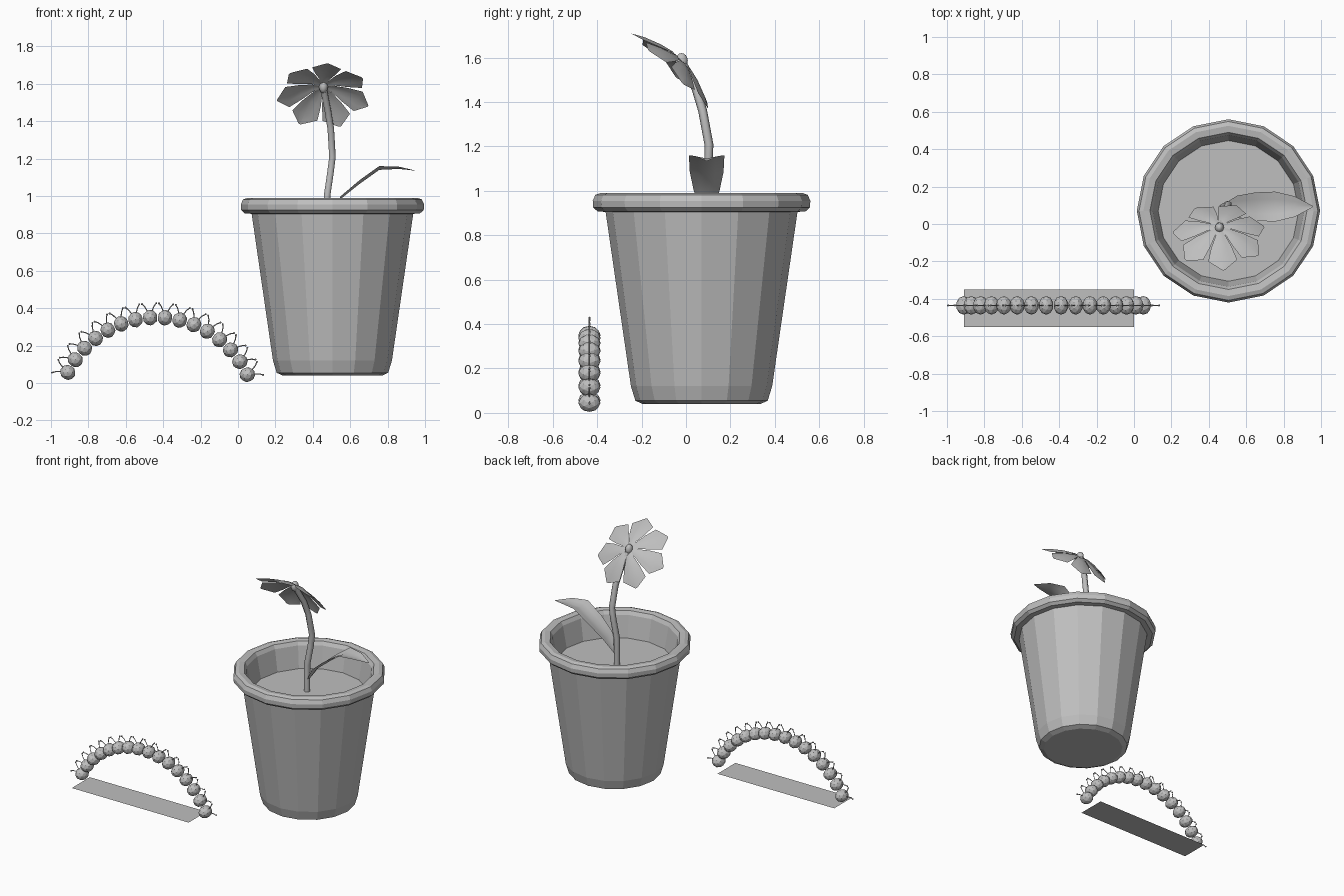
import bpy, bmesh, math
from mathutils import Vector, Matrix

if "Cube" in bpy.data.objects:
    bpy.data.objects.remove(bpy.data.objects["Cube"])

grey = bpy.data.materials.new("plain grey")
grey.diffuse_color = (0.52, 0.52, 0.52, 1)
grey.use_nodes = True
grey.node_tree.nodes["Principled BSDF"].inputs["Base Color"].default_value = grey.diffuse_color


def add_mesh(name, bm, smooth=False):
    me = bpy.data.meshes.new(name)
    bm.to_mesh(me)
    bm.free()
    for p in me.polygons:
        p.use_smooth = smooth
    me.materials.append(grey)
    ob = bpy.data.objects.new(name, me)
    bpy.context.collection.objects.link(ob)
    return ob


def add_tubes(name, paths, radius, res=1):
    cu = bpy.data.curves.new(name, 'CURVE')
    cu.dimensions = '3D'
    cu.bevel_depth = radius
    cu.bevel_resolution = res
    cu.use_fill_caps = True
    for path in paths:
        sp = cu.splines.new('POLY')
        sp.points.add(len(path) - 1)
        for pt, co in zip(sp.points, path):
            pt.co = (*co, 1)
    cu.materials.append(grey)
    ob = bpy.data.objects.new(name, cu)
    bpy.context.collection.objects.link(ob)
    return ob


def add_blade(bm, rows, place):
    """rows: (along, half width, height, edge lift); place maps local to world"""
    grid = [[bm.verts.new(place(a, s * w, h + abs(s) * lift)) for s in (-1, -0.5, 0, 0.5, 1)]
            for a, w, h, lift in rows]
    for r0, r1 in zip(grid, grid[1:]):
        for i in range(4):
            bm.faces.new((r0[i], r1[i], r1[i + 1], r0[i + 1]))


# Pot: 16-sided lathe, outside up over the rim and down to the soil
CX, CY, SIDES = 0.505, 0.07, 16
profile = [(0.265, 0.04), (0.298, 0.055), (0.318, 0.12), (0.432, 0.905), (0.468, 0.907),
           (0.488, 0.925), (0.49, 0.955), (0.478, 0.982), (0.455, 0.99), (0.42, 0.985),
           (0.405, 0.96), (0.374, 0.80)]
bm = bmesh.new()
rings = [[bm.verts.new((CX + r * math.cos(math.tau * i / SIDES),
                        CY + r * math.sin(math.tau * i / SIDES), z)) for i in range(SIDES)]
         for r, z in profile]
for a, b in zip(rings, rings[1:]):
    for i in range(SIDES):
        j = (i + 1) % SIDES
        bm.faces.new((a[i], a[j], b[j], b[i]))
bm.faces.new(rings[0][::-1])
add_mesh("pot", bm)

# Soil
bm = bmesh.new()
bmesh.ops.create_circle(bm, cap_ends=True, segments=SIDES, radius=0.376,
                        matrix=Matrix.Translation((CX, CY, 0.81)))
add_mesh("soil", bm)

# Stem
add_tubes("stem", [[(0.475, 0.09, 0.80), (0.476, 0.09, 1.0), (0.495, 0.102, 1.13),
                    (0.505, 0.103, 1.21), (0.496, 0.075, 1.36), (0.48, 0.045, 1.46),
                    (0.458, -0.015, 1.57)]], 0.02)

# Leaf, folded along its midrib
bm = bmesh.new()
add_blade(bm, [(0.478, 0.012, 0.88, 0.005), (0.55, 0.058, 0.985, 0.015), (0.65, 0.076, 1.065, 0.02),
               (0.755, 0.08, 1.14, 0.02), (0.86, 0.055, 1.145, 0.012), (0.955, 0.004, 1.135, 0)],
          lambda a, w, h: (a, 0.093 + w, h))
add_mesh("leaf", bm, True)

# Flower: seven petals bent back around a tilted axis
centre = Vector((0.457, -0.02, 1.585))
normal = Vector((0, 0.7, 0.72)).normalized()
u = Vector((1, 0, 0))
v = normal.cross(u)
v = v if v.z > 0 else -v
bm = bmesh.new()
for k in range(7):
    ang = math.radians(85) + math.tau * k / 7
    out = u * math.cos(ang) + v * math.sin(ang)
    side = -u * math.sin(ang) + v * math.cos(ang)
    add_blade(bm, [(0.01, 0.01, 0, 0), (0.06, 0.027, 0.002, -0.005), (0.12, 0.054, -0.012, -0.012),
                   (0.195, 0.078, -0.04, -0.012), (0.25, 0.006, -0.07, 0)],
              lambda a, w, h: centre + out * a + side * w + normal * h)
add_mesh("petals", bm, True)

bm = bmesh.new()
bmesh.ops.create_uvsphere(bm, u_segments=12, v_segments=8, radius=0.028)
ob = add_mesh("flower_centre", bm, True)
ob.location = centre
ob.scale = (0.85, 1, 1.25)

# Caterpillar: beads along an arc, each with a V of two fine hairs
N, R, HALF = 16, 0.534, math.radians(64)
ac = Vector((-0.43, -0.435, 0.357 - R))
bm = bmesh.new()
knobs = bmesh.new()
hairs = []
for k in range(N):
    t = -HALF + 2 * HALF * k / (N - 1)
    rad = Vector((math.sin(t), 0, math.cos(t)))
    tan = Vector((math.cos(t), 0, -math.sin(t)))
    p = ac + rad * R
    p.z += -0.012 * k / (N - 1)
    turn = Matrix.Translation(p) @ Matrix.Rotation(t, 4, 'Y')
    bmesh.ops.create_icosphere(bm, subdivisions=2, radius=1,
                               matrix=turn @ Matrix.Diagonal((0.04, 0.05, 0.042, 1)))
    for s in (-1, 1):
        tip = p + rad * 0.075 + tan * s * 0.038
        hairs.append([p + rad * 0.03 + tan * s * 0.01,
                      p + rad * 0.06 + tan * s * 0.025, tip])
        bmesh.ops.create_icosphere(knobs, subdivisions=1, radius=0.006,
                                   matrix=Matrix.Translation(tip))
add_mesh("caterpillar_body", bm)
add_mesh("caterpillar_hair_tips", knobs)
add_tubes("caterpillar_hairs", hairs, 0.003, 0)

# Flat strip under the caterpillar
bm = bmesh.new()
bm.faces.new([bm.verts.new(c) for c in ((-0.91, -0.55, 0), (0, -0.55, 0), (0, -0.35, 0), (-0.91, -0.35, 0))])
add_mesh("ground_strip", bm)
